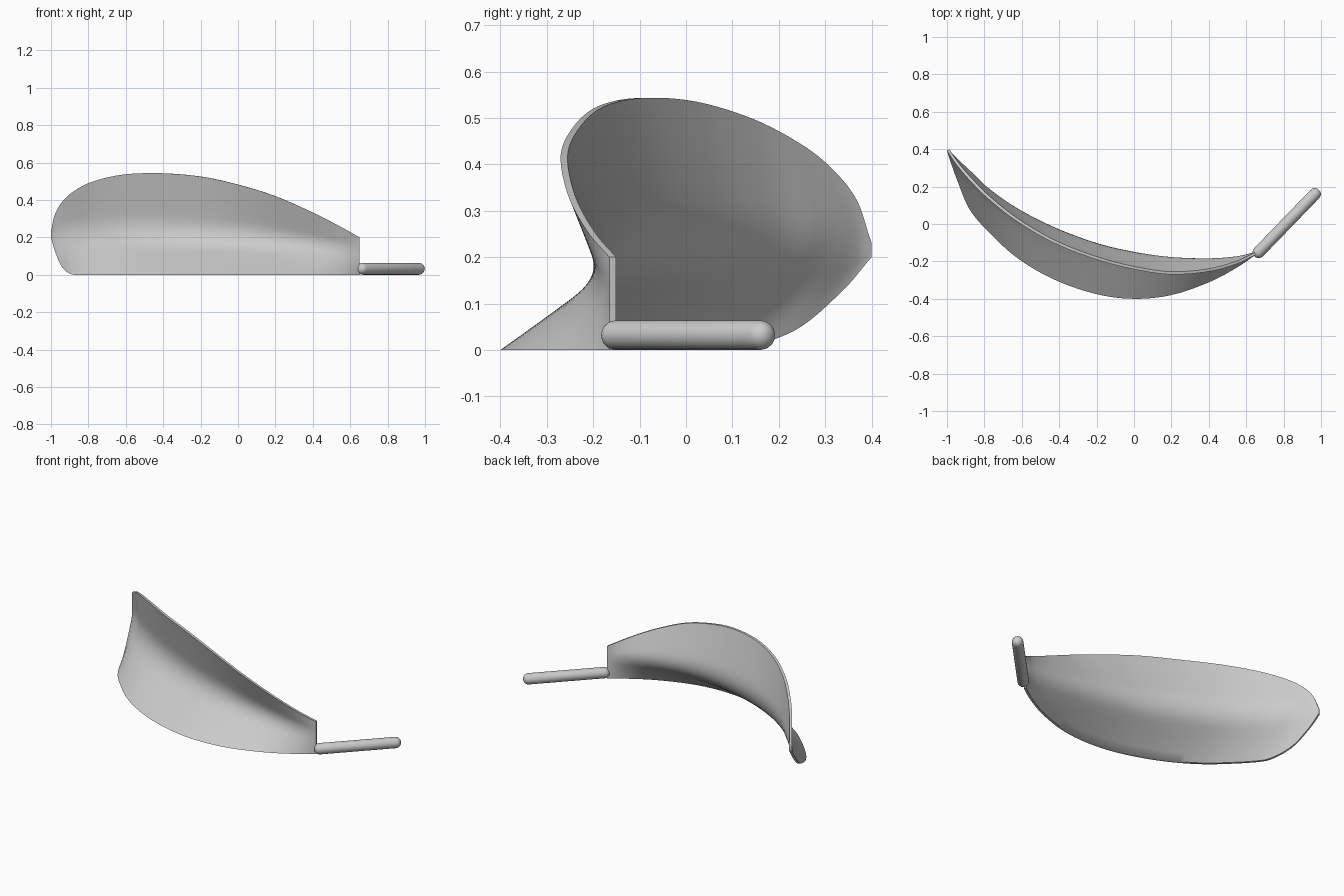
import bpy, bmesh, math
from mathutils import Vector, Matrix

if "Cube" in bpy.data.objects:
    bpy.data.objects.remove(bpy.data.objects["Cube"])

grey = bpy.data.materials.new("plain grey")
grey.diffuse_color = (0.6, 0.6, 0.6, 1)
grey.use_nodes = True
grey.node_tree.nodes["Principled BSDF"].inputs["Base Color"].default_value = grey.diffuse_color


def finish(bm, name, angle):
    bmesh.ops.recalc_face_normals(bm, faces=bm.faces)
    mesh = bpy.data.meshes.new(name)
    bm.to_mesh(mesh)
    bm.free()
    mesh.materials.append(grey)
    ob = bpy.data.objects.new(name, mesh)
    bpy.context.collection.objects.link(ob)
    bpy.ops.object.select_all(action='DESELECT')
    ob.select_set(True)
    bpy.context.view_layer.objects.active = ob
    bpy.ops.object.shade_smooth_by_angle(angle=math.radians(angle))


# Blade stations: x, bottom y, bottom z, valley y, valley z, top y, top z
KEYS = [
    (-1.00, 0.392, 0.20, 0.392, 0.215, 0.392, 0.23),
    (-0.98, 0.33, 0.13, 0.362, 0.215, 0.36, 0.32),
    (-0.94, 0.22, 0.04, 0.32, 0.22, 0.305, 0.39),
    (-0.88, 0.08, 0.00, 0.26, 0.22, 0.235, 0.445),
    (-0.78, -0.04, 0.00, 0.165, 0.22, 0.135, 0.497),
    (-0.62, -0.185, 0.00, 0.055, 0.22, 0.01, 0.535),
    (-0.42, -0.30, 0.00, -0.045, 0.215, -0.105, 0.543),
    (-0.20, -0.375, 0.00, -0.125, 0.205, -0.19, 0.525),
    (0.00, -0.40, 0.00, -0.17, 0.195, -0.242, 0.482),
    (0.20, -0.38, 0.00, -0.195, 0.18, -0.27, 0.42),
    (0.40, -0.312, 0.00, -0.20, 0.16, -0.254, 0.333),
    (0.55, -0.233, 0.00, -0.188, 0.14, -0.213, 0.256),
    (0.65, -0.165, 0.00, -0.165, 0.12, -0.165, 0.20),
]
STEPS, THICK, ROUND = 6, 0.015, 0.35


def spline(u):
    """Smooth interpolation through the stations."""
    i = min(int(u), len(KEYS) - 2)
    t = u - i
    out = []
    for k in range(7):
        b, c = KEYS[i][k], KEYS[i + 1][k]
        a = KEYS[i - 1][k] if i else 2 * b - c
        d = KEYS[i + 2][k] if i + 2 < len(KEYS) else 2 * c - b
        out.append(b + 0.5 * t * (c - a + t * (2 * a - 5 * b + 4 * c - d
                                               + t * (3 * (b - c) + d - a))))
    return out


def section(x, yb, zb, yv, zv, yt, zt):
    """Two straight flanks joined by a rounded valley."""
    lo, mid, hi = Vector((x, yb, max(zb, 0))), Vector((x, yv, zv)), Vector((x, yt, zt))
    mid = (mid - 0.25 * ROUND * (lo + hi)) / (1 - 0.5 * ROUND)
    a, b = mid.lerp(lo, ROUND), mid.lerp(hi, ROUND)
    pts = [lo.lerp(a, i / 4) for i in range(4)]
    pts += [a.lerp(mid, t).lerp(mid.lerp(b, t), t) for t in (i / 8 for i in range(9))]
    return pts + [b.lerp(hi, i / 5) for i in range(1, 6)]


# Curved blade: front skin, back skin and a rim between them
bm = bmesh.new()
count = (len(KEYS) - 1) * STEPS
front, back = [], []
for j in range(count + 1):
    u = j / STEPS
    s = spline(u)
    p, q = spline(max(u - 0.3, 0)), spline(min(u + 0.3, len(KEYS) - 1))
    off = Vector((p[3] - q[3], q[0] - p[0], 0)).normalized() * THICK
    pts = section(*s)
    front.append([bm.verts.new(v) for v in pts])
    back.append([bm.verts.new(v + off) for v in pts])
n = len(front[0])
for j in range(count):
    for skin in (front, back):
        for i in range(n - 1):
            bm.faces.new((skin[j][i], skin[j][i + 1], skin[j + 1][i + 1], skin[j + 1][i]))
    for i in (0, n - 1):
        bm.faces.new((front[j][i], front[j + 1][i], back[j + 1][i], back[j][i]))
for j in (0, count):
    for i in range(n - 1):
        bm.faces.new((front[j][i], front[j][i + 1], back[j][i + 1], back[j][i]))
finish(bm, "curved_blade", 40)

# Round-ended handle: rings swept along the axis
start, end, R, SIDES = Vector((0.666, -0.151, 0.032)), Vector((0.967, 0.16, 0.032)), 0.032, 16
axis = (end - start).normalized()
side, up = axis.cross(Vector((0, 0, 1))), Vector((0, 0, 1))
dome = [math.radians(a) for a in (72, 54, 36, 18, 0)]
rings = [(start - axis * R * math.sin(a), R * math.cos(a)) for a in dome]
rings += [(end + axis * R * math.sin(a), R * math.cos(a)) for a in reversed(dome)]
bm = bmesh.new()
loops = []
for c, r in rings:
    loops.append([bm.verts.new(c + r * (side * math.cos(k * math.tau / SIDES)
                                        + up * math.sin(k * math.tau / SIDES)))
                  for k in range(SIDES)])
for a, b in zip(loops, loops[1:]):
    for k in range(SIDES):
        m = (k + 1) % SIDES
        bm.faces.new((a[k], a[m], b[m], b[k]))
bm.faces.new(loops[0])
bm.faces.new(loops[-1])
finish(bm, "handle", 40)
